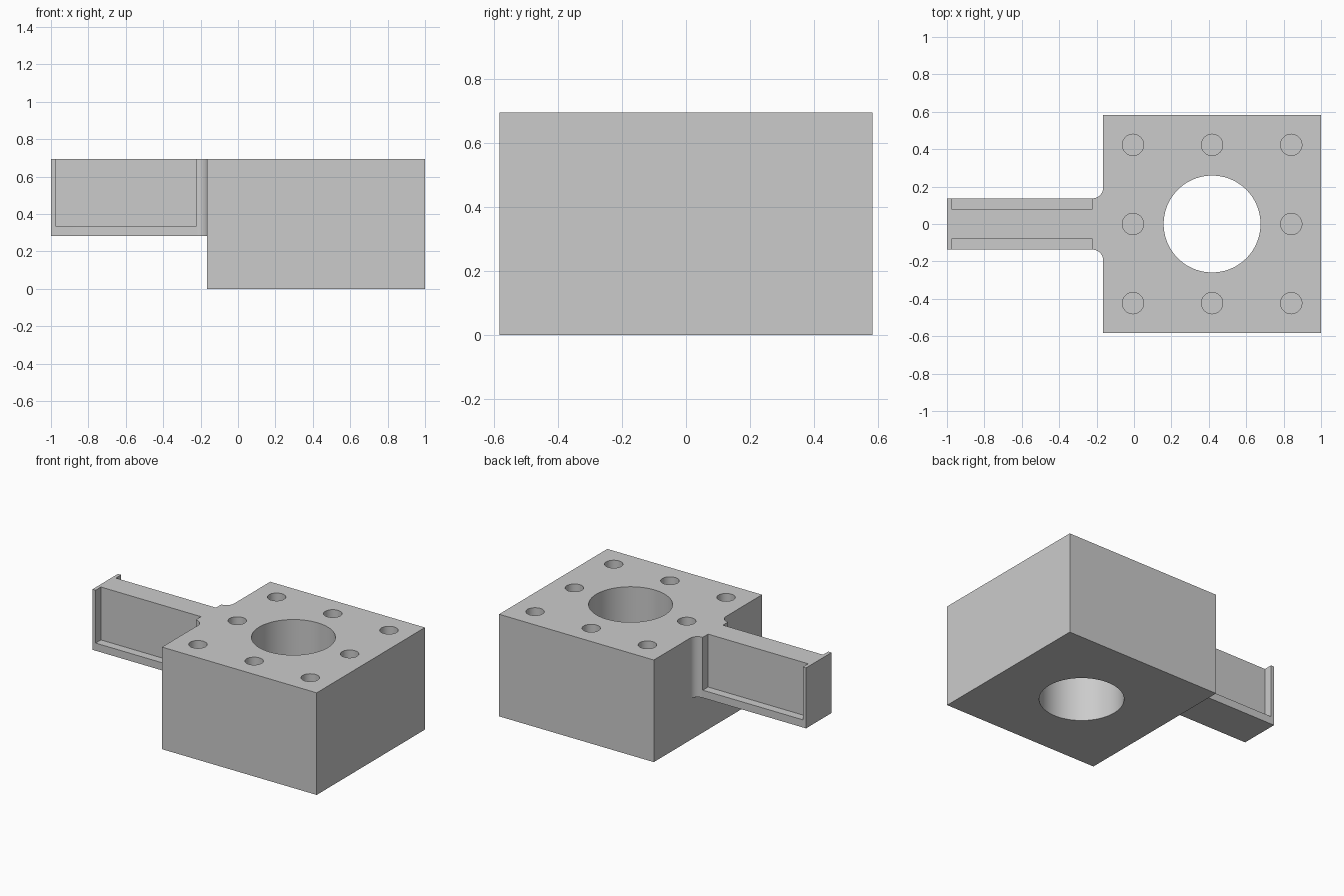
import bpy
import bmesh
from math import cos, sin, pi, radians

if "Cube" in bpy.data.objects:
    bpy.data.objects.remove(bpy.data.objects["Cube"], do_unlink=True)

TOP = 0.695
LEFT, RIGHT, HALF_Y = -0.165, 1.0, 0.582      # block limits
ARM_Y, ARM_Z, FILLET = 0.137, 0.283, 0.057    # arm half width, underside, fillet
CX = (LEFT + RIGHT) / 2                       # bore centre
PITCH = 0.423                                 # bolt hole spacing

grey = bpy.data.materials.new("plain_grey")
grey.use_nodes = True
colour = (0.6, 0.6, 0.6, 1)
grey.diffuse_color = colour
grey.node_tree.nodes["Principled BSDF"].inputs["Base Color"].default_value = colour


def prism(name, outline, z0, z1):
    """Extrude a flat outline from z0 to z1."""
    bm = bmesh.new()
    face = bm.faces.new([bm.verts.new((x, y, z0)) for x, y in outline])
    up = bmesh.ops.extrude_face_region(bm, geom=[face])["geom"]
    bmesh.ops.translate(bm, vec=(0, 0, z1 - z0),
                        verts=[v for v in up if isinstance(v, bmesh.types.BMVert)])
    bmesh.ops.recalc_face_normals(bm, faces=bm.faces)
    mesh = bpy.data.meshes.new(name)
    bm.to_mesh(mesh)
    bm.free()
    mesh.materials.append(grey)
    obj = bpy.data.objects.new(name, mesh)
    bpy.context.collection.objects.link(obj)
    return obj


def rect(x0, x1, y0, y1):
    return [(x0, y0), (x1, y0), (x1, y1), (x0, y1)]


def circle(x, y, r, n):
    return [(x + r * cos(2 * pi * i / n), y + r * sin(2 * pi * i / n)) for i in range(n)]


def combine(target, tool, operation):
    """Apply a boolean and discard the tool."""
    mod = target.modifiers.new("boolean", 'BOOLEAN')
    mod.operation, mod.object, mod.solver = operation, tool, 'EXACT'
    bpy.context.view_layer.objects.active = target
    bpy.ops.object.modifier_apply(modifier=mod.name)
    bpy.data.objects.remove(tool, do_unlink=True)


# Main block
body = prism("block_with_arm", rect(LEFT, RIGHT, -HALF_Y, HALF_Y), 0, TOP)

# Arm with filleted root, running a little into the block
root = [(LEFT - FILLET + FILLET * sin(a), ARM_Y + FILLET - FILLET * cos(a))
        for a in [i * pi / 24 for i in range(13)]]
side = [(-1.0, ARM_Y)] + root + [(LEFT + 0.02, ARM_Y + FILLET)]
arm = prism("arm", side + [(x, -y) for x, y in reversed(side)], ARM_Z, TOP)
combine(body, arm, 'UNION')

# Side pockets of the arm, open at the top
for s in (-1, 1):
    y0, y1 = sorted((s * 0.08, s * 0.3))
    pocket = prism("pocket_cutter", rect(-0.976, -0.222, y0, y1), 0.335, TOP + 0.1)
    combine(body, pocket, 'DIFFERENCE')

# Central through bore
combine(body, prism("bore_cutter", circle(CX, 0, 0.259, 96), -0.1, TOP + 0.1), 'DIFFERENCE')

# Ring of eight blind bolt holes
for i in (-1, 0, 1):
    for j in (-1, 0, 1):
        if i or j:
            hole = prism("hole_cutter", circle(CX + i * PITCH, j * PITCH, 0.057, 40),
                         TOP - 0.3, TOP + 0.1)
            combine(body, hole, 'DIFFERENCE')

# Smooth round walls, crisp edges
bpy.ops.object.select_all(action='DESELECT')
body.select_set(True)
bpy.context.view_layer.objects.active = body
bpy.ops.object.shade_smooth_by_angle(angle=radians(30))
